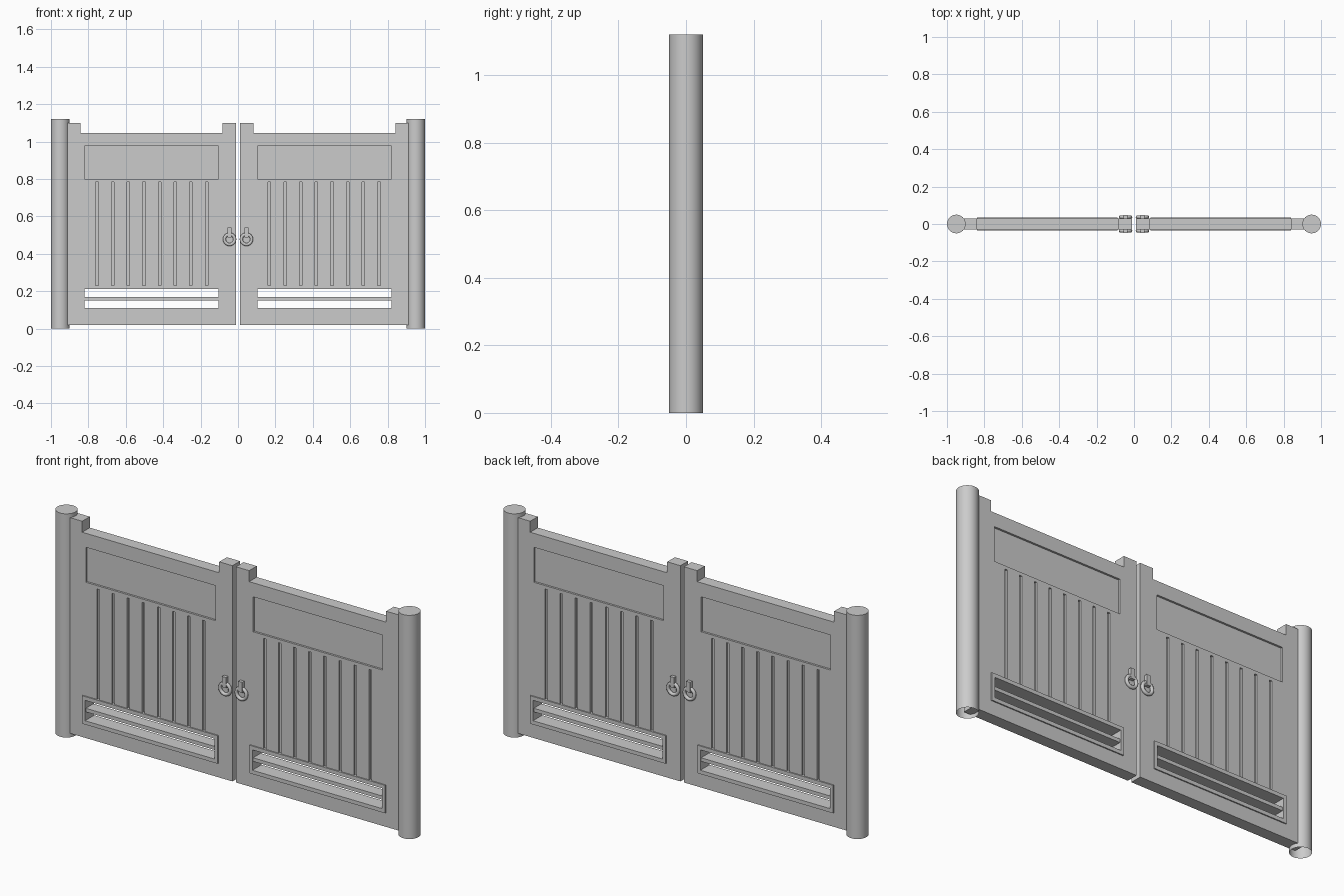
import bpy, bmesh, math
from mathutils import Matrix, Vector

if "Cube" in bpy.data.objects:
    bpy.data.objects.remove(bpy.data.objects["Cube"])

T = 0.03            # half thickness of a gate leaf
X0, X1 = 0.105, 0.822   # span of the panel and vent openings


def new_object(name, bm):
    bmesh.ops.recalc_face_normals(bm, faces=bm.faces)
    me = bpy.data.meshes.new(name)
    bm.to_mesh(me)
    bm.free()
    ob = bpy.data.objects.new(name, me)
    bpy.context.collection.objects.link(ob)
    return ob


def add_box(bm, x, y, z):
    size = Vector((x[1] - x[0], y[1] - y[0], z[1] - z[0]))
    mid = Vector((x[0] + x[1], y[0] + y[1], z[0] + z[1])) / 2
    bmesh.ops.create_cube(bm, size=1, matrix=Matrix.Translation(mid) @ Matrix.Diagonal((*size, 1)))


def select_only(ob):
    bpy.ops.object.select_all(action='DESELECT')
    ob.select_set(True)
    bpy.context.view_layer.objects.active = ob


def mirror(ob, y=False):
    """Mirror a part to the other leaf, and optionally to the back."""
    origin = ob.modifiers.new("mirror", 'MIRROR')
    origin.use_axis = (True, y, False)
    origin.use_mirror_merge = False
    select_only(ob)
    bpy.ops.object.modifier_apply(modifier="mirror")


# Gate leaf: profile with raised stile ends, extruded through y
profile = [(0.01, 0.02), (0.945, 0.02), (0.945, 1.10), (0.842, 1.10),
           (0.842, 1.045), (0.083, 1.045), (0.083, 1.10), (0.01, 1.10)]
bm = bmesh.new()
face = bm.faces.new([bm.verts.new((x, -T, z)) for x, z in profile])
ext = bmesh.ops.extrude_face_region(bm, geom=[face])
bmesh.ops.translate(bm, vec=(0, 2 * T, 0),
                    verts=[v for v in ext["geom"] if isinstance(v, bmesh.types.BMVert)])
leaf = new_object("gate_leaves", bm)

# Cutters: recessed panel and plank grooves on both faces, vent right through
bm = bmesh.new()
for y in ((-0.1, -T + 0.01), (T - 0.01, 0.1)):
    add_box(bm, (X0, X1), y, (0.80, 0.975))
    for i in range(8):
        x = 0.168 + i * 0.0837
        add_box(bm, (x - 0.007, x + 0.007), y, (0.225, 0.783))
add_box(bm, (X0, X1), (-0.1, 0.1), (0.109, 0.211))
cutter = new_object("leaf_cutter", bm)
cutter.hide_render = True
cut = leaf.modifiers.new("cut", 'BOOLEAN')
cut.operation = 'DIFFERENCE'
cut.solver = 'EXACT'
cut.use_self = True
cut.object = cutter
select_only(leaf)
bpy.ops.object.modifier_apply(modifier="cut")
bpy.data.objects.remove(cutter)
mirror(leaf)

# Vent frame: rectangular ring standing slightly proud of the leaf
F = T + 0.006
bm = bmesh.new()
for z in ((0.09, 0.109), (0.211, 0.23)):
    add_box(bm, (0.088, 0.84), (-F, F), z)
for x in ((0.088, X0), (X1, 0.84)):
    add_box(bm, x, (-F, F), (0.109, 0.211))
mirror(new_object("vent_frames", bm))

# Vent bar across the middle
bm = bmesh.new()
add_box(bm, (X0, X1), (-T, T), (0.151, 0.169))
mirror(new_object("vent_bars", bm))

# Handle bracket, front and back
bm = bmesh.new()
add_box(bm, (0.034, 0.056), (-0.047, -T + 0.002), (0.487, 0.54))
mirror(new_object("handle_brackets", bm), y=True)

# Handle ring, front and back
bpy.ops.mesh.primitive_torus_add(major_radius=0.0275, minor_radius=0.0085, major_segments=32,
                                 minor_segments=10, location=(0.045, -0.037, 0.477),
                                 rotation=(math.pi / 2, 0, 0))
ring = bpy.context.object
ring.name = "handle_rings"
bpy.ops.object.transform_apply(location=True, rotation=True)
mirror(ring, y=True)
bpy.ops.object.shade_smooth_by_angle(angle=math.radians(40))

# Round posts: capped on top, open underneath
bm = bmesh.new()
bmesh.ops.create_cone(bm, segments=32, radius1=0.05, radius2=0.05, depth=1.12, cap_ends=True,
                      matrix=Matrix.Translation((0.95, 0, 0.56)))
bottom = [f for f in bm.faces if f.calc_center_median().z < 0.01]
bmesh.ops.delete(bm, geom=bottom, context='FACES_ONLY')
posts = new_object("posts", bm)
mirror(posts)
bpy.ops.object.shade_smooth_by_angle(angle=math.radians(40))
